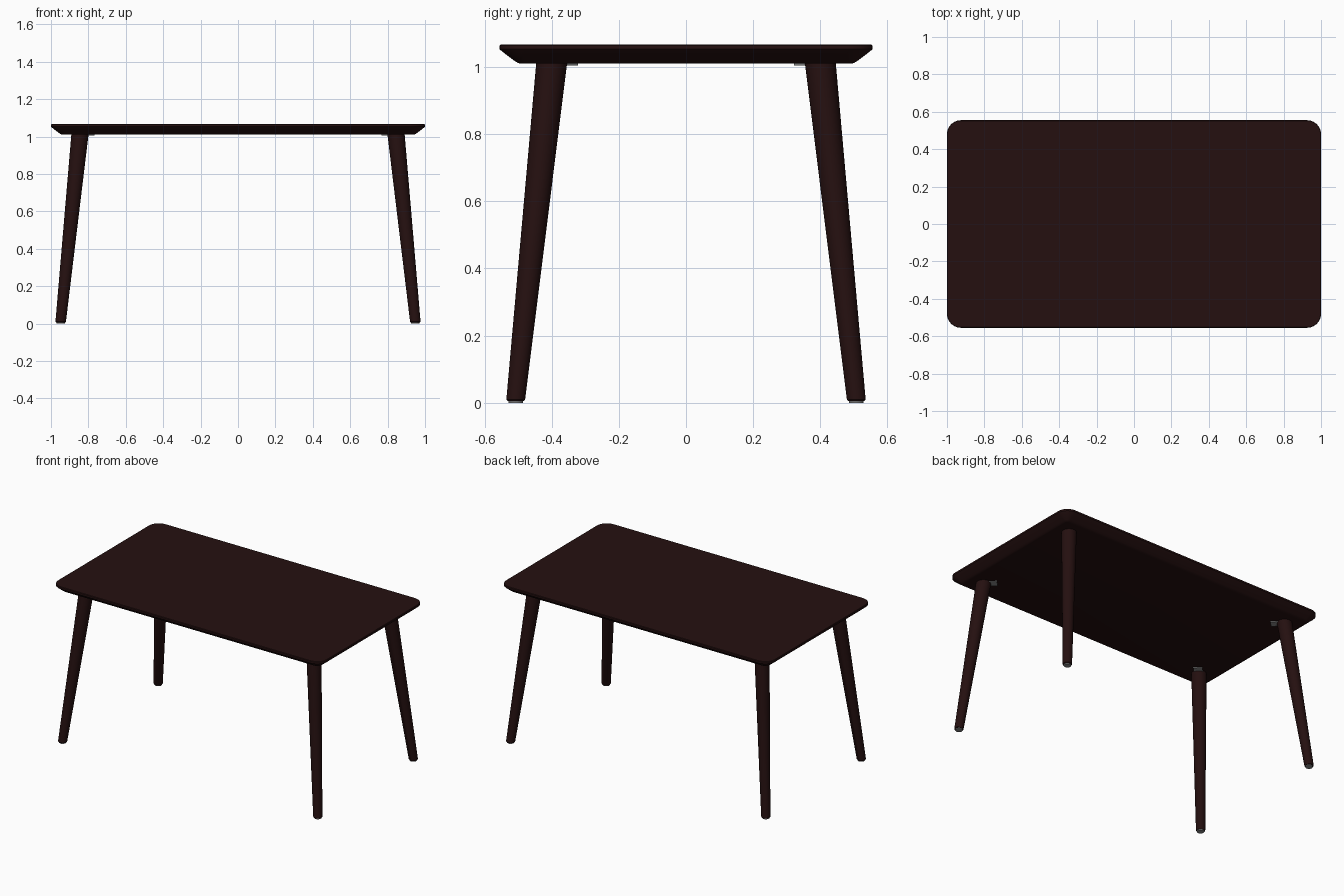
import bpy, bmesh, math
from mathutils import Vector, Matrix

if "Cube" in bpy.data.objects:
    bpy.data.objects.remove(bpy.data.objects["Cube"])


def material(name, rgb):
    m = bpy.data.materials.new(name)
    m.diffuse_color = (*rgb, 1)
    m.use_nodes = True
    m.node_tree.nodes["Principled BSDF"].inputs["Base Color"].default_value = m.diffuse_color
    return m


wood = material("dark wood", (0.018, 0.005, 0.005))
metal = material("grey metal", (0.25, 0.25, 0.25))


def loft(name, rings, mat):
    """Skin a stack of equal-length point rings and cap both ends."""
    bm = bmesh.new()
    loops = [[bm.verts.new(p) for p in r] for r in rings]
    n = len(loops[0])
    for a, b in zip(loops, loops[1:]):
        for i in range(n):
            j = (i + 1) % n
            bm.faces.new((a[i], a[j], b[j], b[i]))
    bm.faces.new(loops[0][::-1])
    bm.faces.new(loops[-1])
    bmesh.ops.recalc_face_normals(bm, faces=bm.faces)
    me = bpy.data.meshes.new(name)
    bm.to_mesh(me)
    bm.free()
    me.materials.append(mat)
    ob = bpy.data.objects.new(name, me)
    bpy.context.collection.objects.link(ob)
    bpy.ops.object.select_all(action='DESELECT')
    ob.select_set(True)
    bpy.context.view_layer.objects.active = ob
    bpy.ops.object.shade_smooth_by_angle(angle=math.radians(30))
    return ob


def circle(x, y, z, r, n=32):
    return [(x + r * math.cos(math.tau * i / n), y + r * math.sin(math.tau * i / n), z)
            for i in range(n)]


def rounded_rect(inset, z, hx=1.0, hy=0.555, rad=0.075, seg=10):
    pts = []
    for k, (sx, sy) in enumerate(((1, 1), (-1, 1), (-1, -1), (1, -1))):
        for i in range(seg + 1):
            a = math.pi / 2 * (k + i / seg)
            pts.append((sx * (hx - rad) + (rad - inset) * math.cos(a),
                        sy * (hy - rad) + (rad - inset) * math.sin(a), z))
    return pts


# Table top with an undercut edge
profile = [(0.063, 1.01), (0.055, 1.012), (0.046, 1.017), (0.022, 1.035),
           (0.003, 1.050), (0, 1.053), (0, 1.064), (0.003, 1.067)]
loft("table_top", [rounded_rect(i, z) for i, z in profile], wood)

# Splayed tapered legs, each with a foot glide and a mounting plate
for sx, ex in ((-1, "left"), (1, "right")):
    for sy, ey in ((-1, "front"), (1, "back")):
        tag = f"{ey}_{ex}"
        foot = Vector((sx * 0.948, sy * 0.507))
        head = Vector((sx * 0.845, sy * 0.400))
        rings = [circle(*foot, 0.006, 0.025), circle(*foot, 0.010, 0.028),
                 circle(*head, 1.012, 0.046)]
        loft(f"{tag}_leg", rings, wood)
        loft(f"{tag}_foot_glide", [circle(*foot, 0, 0.022), circle(*foot, 0.008, 0.022)], metal)

        rot = Matrix.Rotation(math.atan2(-sy, -sx), 2)
        plate = [head + rot @ Vector((u, v)) for u, v in
                 ((0.03, -0.027), (0.083, -0.027), (0.083, 0.027), (0.03, 0.027))]
        loft(f"{tag}_mounting_plate",
             [[(p.x, p.y, z) for p in plate] for z in (1.005, 1.012)], metal)
